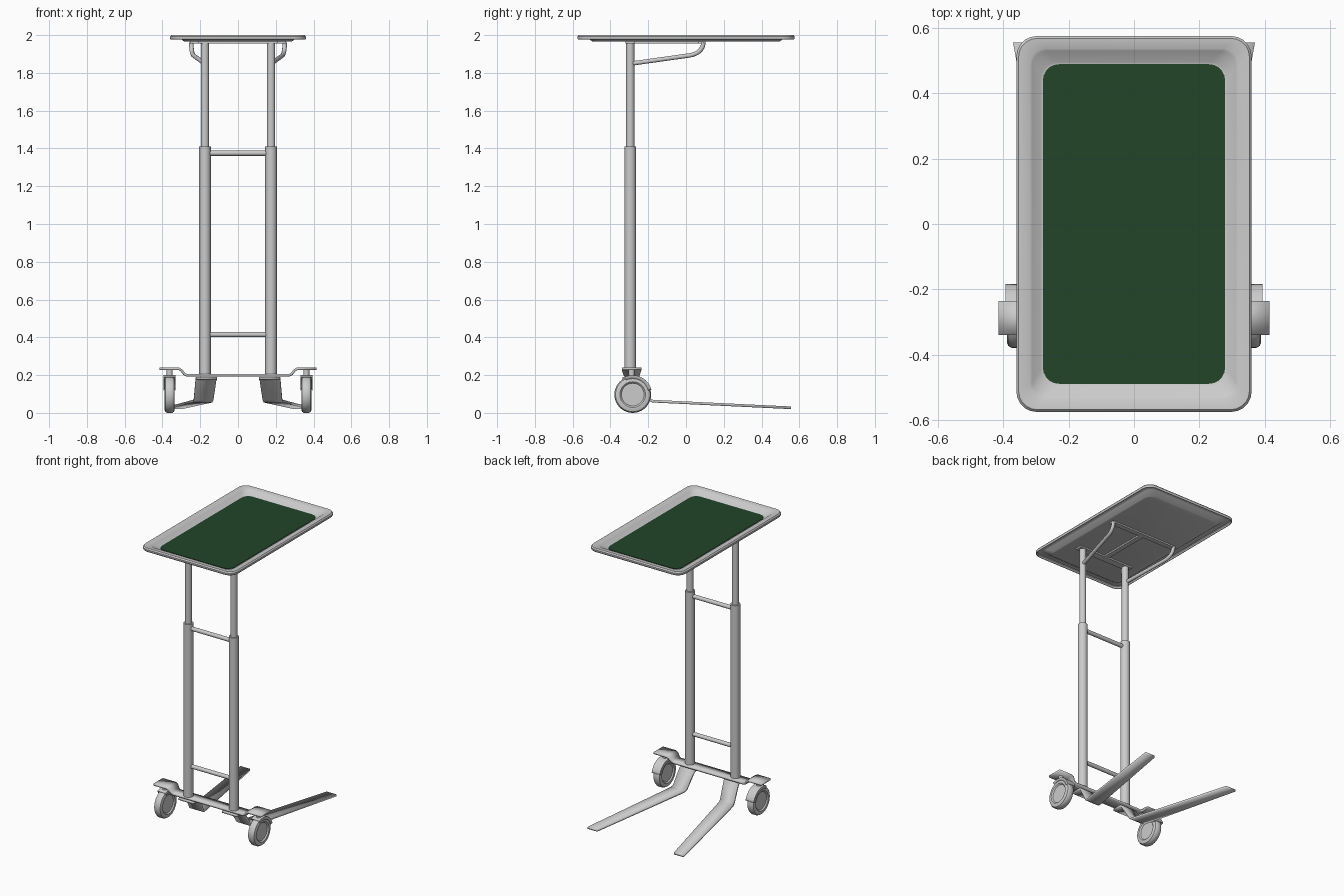
import bpy, bmesh
from math import sin, cos, pi, radians
from mathutils import Vector

if "Cube" in bpy.data.objects:
    bpy.data.objects.remove(bpy.data.objects["Cube"])


def finish(name, bm, thick=0, offset=0, angle=35):
    bmesh.ops.recalc_face_normals(bm, faces=bm.faces)
    me = bpy.data.meshes.new(name)
    bm.to_mesh(me)
    bm.free()
    ob = bpy.data.objects.new(name, me)
    bpy.context.collection.objects.link(ob)
    if thick:
        m = ob.modifiers.new("thickness", 'SOLIDIFY')
        m.thickness, m.offset, m.use_even_offset = thick, offset, True
    bpy.ops.object.select_all(action='DESELECT')
    bpy.context.view_layer.objects.active = ob
    ob.select_set(True)
    bpy.ops.object.shade_smooth_by_angle(angle=radians(angle))
    return ob


def loft(bm, rings, closed=True):
    rows = [[bm.verts.new(p) for p in r] for r in rings]
    n = len(rows[0])
    for a, b in zip(rows, rows[1:]):
        for i in range(n if closed else n - 1):
            j = (i + 1) % n
            bm.faces.new((a[i], a[j], b[j], b[i]))
    return rows


def rod(name, a, b, r, segs=24):
    a, b = Vector(a), Vector(b)
    d = b - a
    bm = bmesh.new()
    bmesh.ops.create_cone(bm, cap_ends=True, segments=segs, radius1=r, radius2=r, depth=d.length)
    bm.transform(d.to_track_quat('Z', 'Y').to_matrix().to_4x4())
    bmesh.ops.translate(bm, verts=bm.verts, vec=(a + b) / 2)
    return finish(name, bm)


def box(name, c, s):
    bm = bmesh.new()
    bmesh.ops.create_cube(bm, size=1)
    bmesh.ops.scale(bm, verts=bm.verts, vec=s)
    bmesh.ops.translate(bm, verts=bm.verts, vec=c)
    return finish(name, bm)


def tube(name, pts, r):
    cu = bpy.data.curves.new(name, 'CURVE')
    cu.dimensions, cu.bevel_depth, cu.bevel_resolution, cu.use_fill_caps = '3D', r, 3, True
    sp = cu.splines.new('POLY')
    sp.points.add(len(pts) - 1)
    for p, co in zip(sp.points, pts):
        p.co = (*co, 1)
    ob = bpy.data.objects.new(name, cu)
    bpy.context.collection.objects.link(ob)
    bpy.ops.object.select_all(action='DESELECT')
    bpy.context.view_layer.objects.active = ob
    ob.select_set(True)
    bpy.ops.object.convert(target='MESH')
    bpy.ops.object.shade_smooth_by_angle(angle=radians(50))


def rounded(hx, hy, r, z, n=5):
    pts = []
    for k, (sx, sy) in enumerate(((1, 1), (-1, 1), (-1, -1), (1, -1))):
        for i in range(n + 1):
            t = (k + i / n) * pi / 2
            pts.append((sx * (hx - r) + r * cos(t), sy * (hy - r) + r * sin(t), z))
    return pts


# Tray: skirt, rolled rim, sloping wall, floor
bm = bmesh.new()
rows = loft(bm, [rounded(*s) for s in (
    (.357, .572, .06, 1.976), (.36, .575, .062, 1.982), (.36, .575, .062, 1.992),
    (.353, .568, .056, 2.0), (.318, .536, .045, 1.998), (.312, .53, .045, 1.994),
    (.285, .495, .05, 1.971), (.279, .489, .05, 1.969))])
bm.faces.new(rows[-1])
finish("tray", bm, .004, -1)

# Green mat
bm = bmesh.new()
rows = loft(bm, [rounded(.279, .489, .05, z) for z in (1.970, 1.9735)])
bm.faces.new(rows[0])
bm.faces.new(rows[-1])
mat = bpy.data.materials.new("green_mat")
mat.diffuse_color = (.016, .06, .022, 1)
mat.use_nodes = True
mat.node_tree.nodes["Principled BSDF"].inputs["Base Color"].default_value = mat.diffuse_color
finish("tray_mat", bm).data.materials.append(mat)

# Frame below the tray
Y = -.295
box("rear_tray_bar", (0, Y, 1.96), (.42, .05, .01))
box("front_tray_bar", (0, .085, 1.96), (.51, .035, .01))
box("centre_tray_bar", (0, -.105, 1.96), (.035, .36, .01))

# Crossbars
for name, z in (("upper_crossbar", 1.375), ("lower_crossbar", .415)):
    rod(name, (-.16, Y, z), (.16, Y, z), .014, 16)

# Base plate with raised ends
bm = bmesh.new()
prof = ((.415, .234, .052), (.315, .234, .052), (.3, .226, .05), (.285, .206, .043), (.27, .199, .04))
prof = [(-x, z, w) for x, z, w in prof] + list(prof[::-1])
loft(bm, [[(x, -.288 - w, z), (x, -.288 + w, z)] for x, z, w in prof], False)
finish("base_plate", bm, .013)

for s, side in ((-1, "left"), (1, "right")):
    # Telescopic column
    rod(side + "_lower_column", (s * .175, Y, .2), (s * .175, Y, 1.41), .031)
    rod(side + "_upper_column", (s * .175, Y, 1.4), (s * .175, Y, 1.962), .022)

    # Curved tray support
    pts = [(s * .178, -.285, 1.85), (s * .235, .015, 1.892)]
    p0, p1, p2 = Vector(pts[1]), Vector((s * .247, .088, 1.903)), Vector((s * .247, .092, 1.96))
    pts += [p0 * (1 - t) ** 2 + p1 * 2 * t * (1 - t) + p2 * t * t for t in (i / 8 for i in range(1, 9))]
    tube(side + "_tray_arm", pts, .012)

    # Flat bent leg
    bm = bmesh.new()
    path = ((.167, -.335, .184, .056), (.167, -.268, .184, .056), (.17, -.255, .175, .055),
            (.182, -.195, .072, .052), (.187, -.175, .062, .051), (.333, .555, .027, .037))
    loft(bm, [[(s * (x - w), y, z), (s * (x + w), y, z)] for x, y, z, w in path], False)
    finish(side + "_leg", bm, .014)

    # Caster wheel, lathed about x
    cx, cy, cz = s * .362, -.282, .097
    half = ((.019, .002), (.019, .06), (.024, .064), (.027, .068), (.027, .08), (.023, .091), (.013, .097))
    section = list(half) + [(-x, r) for x, r in half[::-1]]
    bm = bmesh.new()
    rows = loft(bm, [[(cx + x, cy + r * cos(t), cz + r * sin(t)) for t in (i * pi / 20 for i in range(40))]
                     for x, r in section])
    bm.faces.new(rows[0])
    bm.faces.new(rows[-1])
    finish(side + "_wheel", bm)

    # Caster hood and stem
    bm = bmesh.new()
    arc = [radians(15 + 100 * i / 12) for i in range(13)]
    loft(bm, [[(cx + x, cy + r * cos(t), cz + r * sin(t)) for x, r in
               ((-.03, .084), (-.03, .101), (.03, .101), (.03, .084))] for t in arc], False)
    finish(side + "_wheel_hood", bm, .003)
    rod(side + "_caster_stem", (cx, -.288, .19), (cx, -.288, .234), .016, 16)
